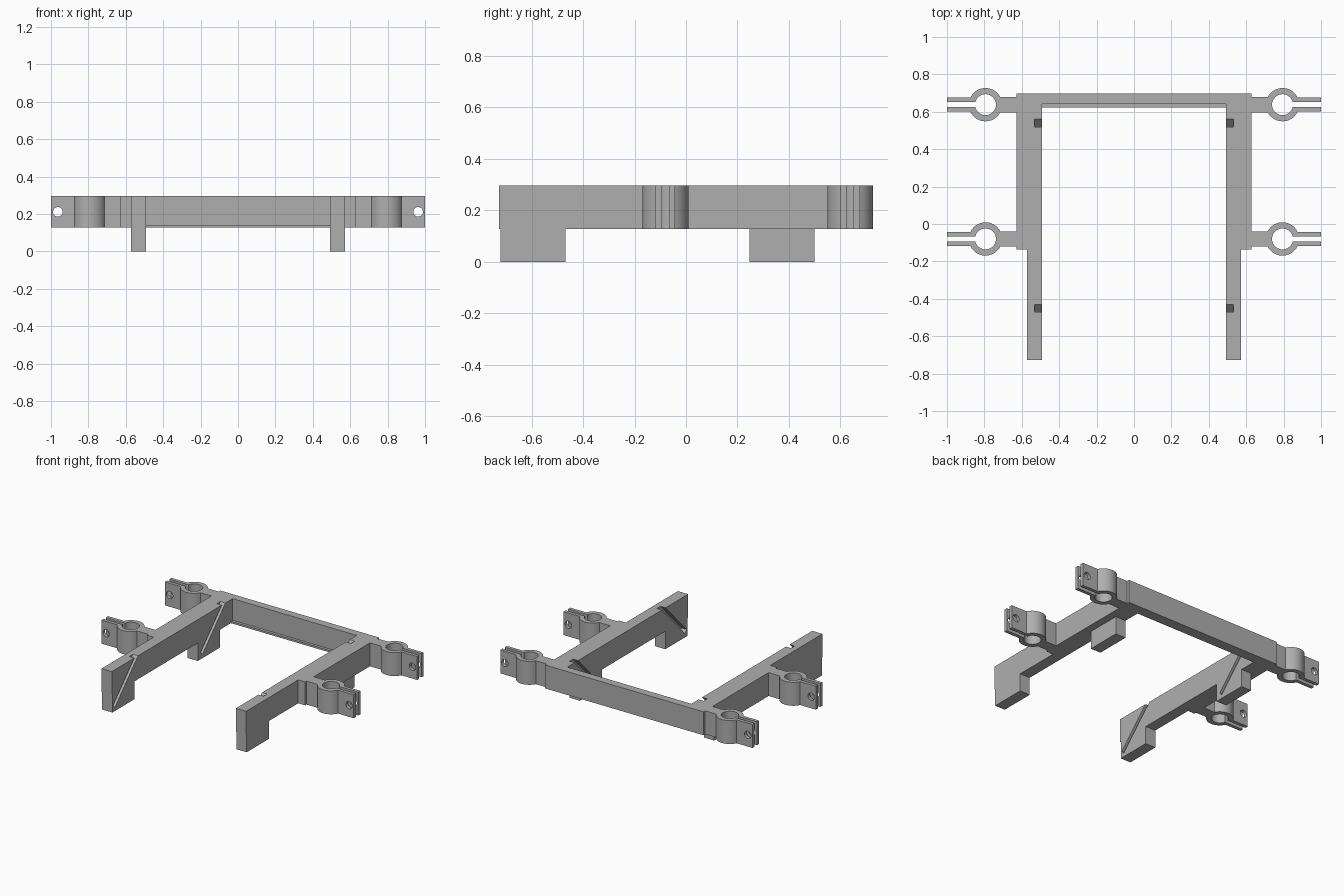
import bpy, bmesh
from math import pi, sin, cos, asin
from mathutils import Vector

cube = bpy.data.objects.get("Cube")
if cube:
    bpy.data.objects.remove(cube, do_unlink=True)

grey = bpy.data.materials.new("plain grey")
grey.use_nodes = True
colour = (0.43, 0.43, 0.43, 1)
grey.diffuse_color = colour
grey.node_tree.nodes["Principled BSDF"].inputs["Base Color"].default_value = colour

BOTTOM, TOP = 0.128, 0.296      # height range of the frame
INNER, OUTER, PAD = 0.492, 0.573, 0.628   # rail faces and clamp pad face
FRONT, BACK = -0.727, 0.698


def prism(name, outline, axis, lo, hi):
    """Extrude a 2D outline along one axis."""
    place = {"x": lambda a, b, t: (t, a, b),
             "y": lambda a, b, t: (a, t, b),
             "z": lambda a, b, t: (a, b, t)}[axis]
    bm = bmesh.new()
    face = bm.faces.new([bm.verts.new(place(a, b, lo)) for a, b in outline])
    moved = bmesh.ops.extrude_face_region(bm, geom=[face])["geom"]
    bmesh.ops.translate(bm, vec=Vector(place(0, 0, hi - lo)),
                        verts=[v for v in moved if isinstance(v, bmesh.types.BMVert)])
    bmesh.ops.recalc_face_normals(bm, faces=bm.faces)
    mesh = bpy.data.meshes.new(name)
    bm.to_mesh(mesh)
    bm.free()
    mesh.materials.append(grey)
    obj = bpy.data.objects.new(name, mesh)
    bpy.context.collection.objects.link(obj)
    return obj


def rect(a0, a1, b0, b1):
    return [(a0, b0), (a1, b0), (a1, b1), (a0, b1)]


def arc(cx, cy, r, start, end, steps):
    angles = [start + (end - start) * i / steps for i in range(steps + 1)]
    return [(cx + r * cos(a), cy + r * sin(a)) for a in angles]


def cut(obj, cutter):
    cutter.hide_render = True
    cutter.hide_viewport = True
    cutter.display_type = "WIRE"
    mod = obj.modifiers.new("cut", "BOOLEAN")
    mod.operation = "DIFFERENCE"
    mod.solver = "EXACT"
    mod.object = cutter


def mirror(obj):
    mod = obj.modifiers.new("mirror", "MIRROR")
    mod.use_mirror_merge = False


# Side rails with two feet each, drawn as one side profile
rails = prism("side_rails", [
    (FRONT, TOP), (FRONT, BOTTOM), (-0.72, BOTTOM), (-0.72, 0), (-0.468, 0),
    (-0.468, BOTTOM), (0.247, BOTTOM), (0.247, 0), (0.5, 0), (0.5, BOTTOM),
    (BACK, BOTTOM), (BACK, TOP)], "x", INNER, OUTER)

# Slanted grooves on the inner rail faces
along = Vector((-0.7, -0.72)).normalized()
across = Vector((-along.y, along.x)) * 0.0145
for label, y in (("front", -0.45), ("rear", 0.54)):
    start = Vector((y, TOP)) - along * 0.06
    end = Vector((y, TOP)) + along * 0.36
    strip = [start + across, end + across, end - across, start - across]
    cut(rails, prism(label + "_groove_cutter", strip, "x", INNER - 0.02, 0.532))
mirror(rails)

# Thicker pads that carry the clamps
mirror(prism("clamp_pads", rect(OUTER, PAD, -0.136, BACK), "z", BOTTOM, TOP))

# Rear crossbar with a thin ledge along its lower inside edge
prism("rear_crossbar", rect(-INNER, INNER, 0.642, BACK), "z", BOTTOM, TOP)
prism("crossbar_ledge", rect(-INNER, INNER, 0.622, 0.642), "z", BOTTOM, 0.141)

# Split ring clamps with bolt holes through the prongs
CX, RING, BORE = 0.794, 0.089, 0.056
NECK, PRONG, GAP = 0.041, 0.0375, 0.0135
for label, y in (("front", -0.08), ("rear", 0.638)):
    neck_a, prong_a, gap_a = asin(NECK / RING), asin(PRONG / RING), asin(GAP / BORE)
    outline = ([(PAD, y + NECK)]
               + arc(CX, y, RING, pi - neck_a, prong_a, 18)
               + [(1, y + PRONG), (1, y + GAP)]
               + arc(CX, y, BORE, gap_a, 2 * pi - gap_a, 40)
               + [(1, y - GAP), (1, y - PRONG)]
               + arc(CX, y, RING, -prong_a, neck_a - pi, 18)
               + [(PAD, y - NECK)])
    clamp = prism(label + "_clamps", outline, "z", BOTTOM, TOP)
    hole = arc(0.963, 0.212, 0.026, 0, 2 * pi, 24)[:-1]
    cut(clamp, prism(label + "_bolt_hole_cutter", hole, "y", y - 0.06, y + 0.06))
    mirror(clamp)
    bpy.ops.object.select_all(action="DESELECT")
    clamp.select_set(True)
    bpy.context.view_layer.objects.active = clamp
    bpy.ops.object.shade_smooth_by_angle(angle=0.5)
